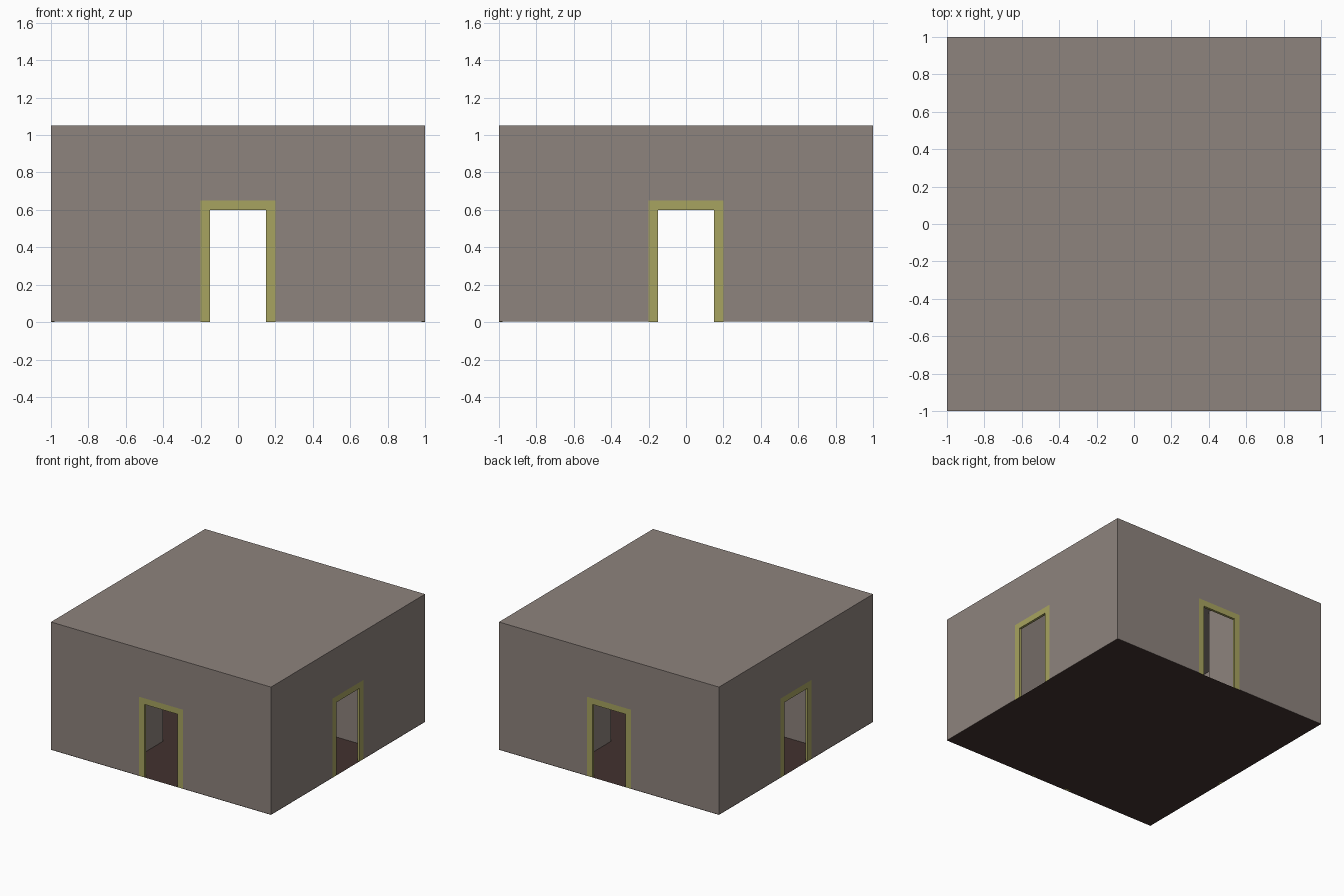
import bpy, bmesh, math
from mathutils import Matrix, Vector

if "Cube" in bpy.data.objects:
    bpy.data.objects.remove(bpy.data.objects["Cube"])

HALF, TOP, CEILING = 1.0, 1.05, 1.02      # block half width, roof, inner ceiling
SKIN, HALL = 0.02, 0.4                    # door wall thickness, corridor half width
DOOR, DOOR_TOP, TRIM = 0.15, 0.6, 0.05    # opening half width, height, frame width


def material(name, rgb):
    m = bpy.data.materials.new(name)
    m.diffuse_color = (*rgb, 1)
    m.use_nodes = True
    m.node_tree.nodes["Principled BSDF"].inputs["Base Color"].default_value = m.diffuse_color
    return m


def make(name, bm, mat=None):
    bmesh.ops.recalc_face_normals(bm, faces=bm.faces)
    mesh = bpy.data.meshes.new(name)
    bm.to_mesh(mesh)
    bm.free()
    if mat:
        mesh.materials.append(mat)
    ob = bpy.data.objects.new(name, mesh)
    bpy.context.collection.objects.link(ob)
    return ob


def box(name, hx, hy, z0, z1, mat=None):
    bm = bmesh.new()
    bmesh.ops.create_cube(bm, size=1, matrix=Matrix.Translation((0, 0, (z0 + z1) / 2))
                          @ Matrix.Diagonal((2 * hx, 2 * hy, z1 - z0, 1)))
    return make(name, bm, mat)


def carve(target, cutter):
    cutter.hide_render = True
    mod = target.modifiers.new("carve", "BOOLEAN")
    mod.operation, mod.solver, mod.object = "DIFFERENCE", "EXACT", cutter
    bpy.context.view_layer.objects.active = target
    bpy.ops.object.modifier_apply(modifier=mod.name)
    bpy.data.objects.remove(cutter)


stone = material("stone", (0.27, 0.227, 0.205))
yellow = material("yellow_trim", (0.39, 0.37, 0.117))
dark = material("dark_floor", (0.055, 0.032, 0.028))

# Solid block, hollowed by two crossing corridors and their doorways
walls = box("walls", HALF, HALF, 0.002, TOP, stone)
inner, hole = HALF - SKIN, DOOR + TRIM
carve(walls, box("corridor_cut", inner, HALL, -0.2, CEILING))
carve(walls, box("corridor_cut", HALL, inner, -0.2, CEILING))
carve(walls, box("door_cut", 1.2, hole, -0.3, DOOR_TOP + TRIM))
carve(walls, box("door_cut", hole, 1.2, -0.3, DOOR_TOP + TRIM))

# Floor sheet
bm = bmesh.new()
bmesh.ops.create_grid(bm, x_segments=1, y_segments=1, size=HALF)
make("floor", bm, dark)

# Door frames, one per side, flush with the walls
h = DOOR_TOP + TRIM
outline = [(-hole, 0), (-hole, h), (hole, h), (hole, 0),
           (DOOR, 0), (DOOR, DOOR_TOP), (-DOOR, DOOR_TOP), (-DOOR, 0)]
for i, side in enumerate(("front", "right", "back", "left")):
    bm = bmesh.new()
    face = bm.faces.new([bm.verts.new((x, -HALF, z)) for x, z in outline])
    ext = bmesh.ops.extrude_face_region(bm, geom=[face], use_keep_orig=True)
    moved = [v for v in ext["geom"] if isinstance(v, bmesh.types.BMVert)]
    bmesh.ops.translate(bm, verts=moved, vec=Vector((0, SKIN, 0)))
    bm.transform(Matrix.Rotation(i * math.pi / 2, 4, "Z"))
    make(side + "_door_frame", bm, yellow)
